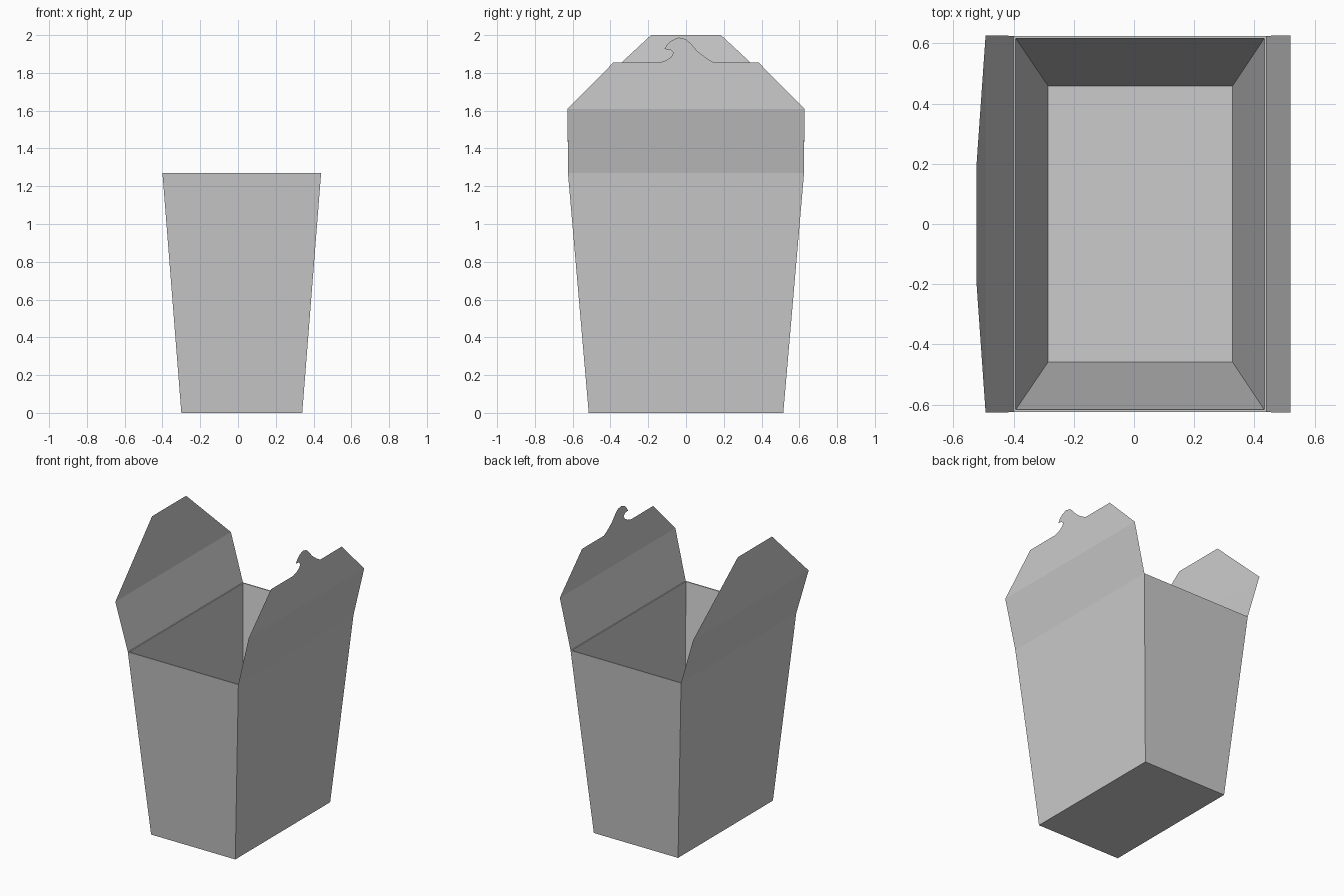
import bpy, bmesh

if "Cube" in bpy.data.objects:
    bpy.data.objects.remove(bpy.data.objects["Cube"], do_unlink=True)

card = bpy.data.materials.new("grey_card")
card.use_nodes = True
GREY = (0.6, 0.6, 0.6, 1)
card.diffuse_color = GREY
card.node_tree.nodes["Principled BSDF"].inputs["Base Color"].default_value = GREY


def finish(name, bm):
    mesh = bpy.data.meshes.new(name)
    bm.to_mesh(mesh)
    bm.free()
    mesh.materials.append(card)
    obj = bpy.data.objects.new(name, mesh)
    bpy.context.collection.objects.link(obj)
    return obj


def ring(bm, x0, x1, y, z):
    return [bm.verts.new(p) for p in ((x0, -y, z), (x1, -y, z), (x1, y, z), (x0, y, z))]


# Carton: outer walls, thin rim and inner lining, with a floor at each end
RIM_Z = 1.27
bm = bmesh.new()
rings = [ring(bm, -0.30, 0.34, 0.515, 0),
         ring(bm, -0.40, 0.44, 0.625, RIM_Z),
         ring(bm, -0.393, 0.433, 0.617, RIM_Z),
         ring(bm, -0.285, 0.327, 0.458, 0.02)]
for low, high in zip(rings, rings[1:]):
    for i in range(4):
        j = (i + 1) % 4
        bm.faces.new((low[i], low[j], high[j], high[i]))
bm.faces.new(rings[0][::-1])
bm.faces.new(rings[-1])
finish("carton", bm)


# Closing flaps: a leaning lower panel and a shaped upper panel
def flap(name, hinge_x, fold_x, fold_z, top_x, top_z, outline):
    bm = bmesh.new()

    def vert(x, y, z):
        return bm.verts.new((x, y, z))

    fold = [vert(fold_x, s * 0.627, fold_z) for s in (-1, 1)]
    hinge = [vert(hinge_x, s * 0.625, RIM_Z) for s in (-1, 1)]
    lower = [hinge[0], hinge[1], fold[1], fold[0]]
    slope = (top_x - fold_x) / (top_z - fold_z)
    edge = [vert(fold_x + slope * (z - fold_z), y, z) for y, z in outline]
    upper = [fold[0], fold[1]] + edge[::-1]
    for loop in (lower, upper):
        bm.faces.new(loop if hinge_x > 0 else loop[::-1])
    return finish(name, bm)


flap("right_flap", -0.40, -0.493, 1.59, -0.524, 2.0, [(-0.185, 2.0), (0.185, 2.0)])

# Curled locking tab along the top edge of the other flap
tab = [(-0.145, 1.854), (-0.108, 1.865), (-0.077, 1.886), (-0.066, 1.907),
       (-0.082, 1.923), (-0.114, 1.926), (-0.1, 1.95), (-0.077, 1.971),
       (-0.04, 1.987), (-0.003, 1.979), (0.024, 1.957), (0.06, 1.915),
       (0.108, 1.878), (0.15, 1.854)]
flap("left_flap", 0.44, 0.52, 1.61, 0.52, 1.987,
     [(-0.385, 1.854)] + tab + [(0.385, 1.854)])
